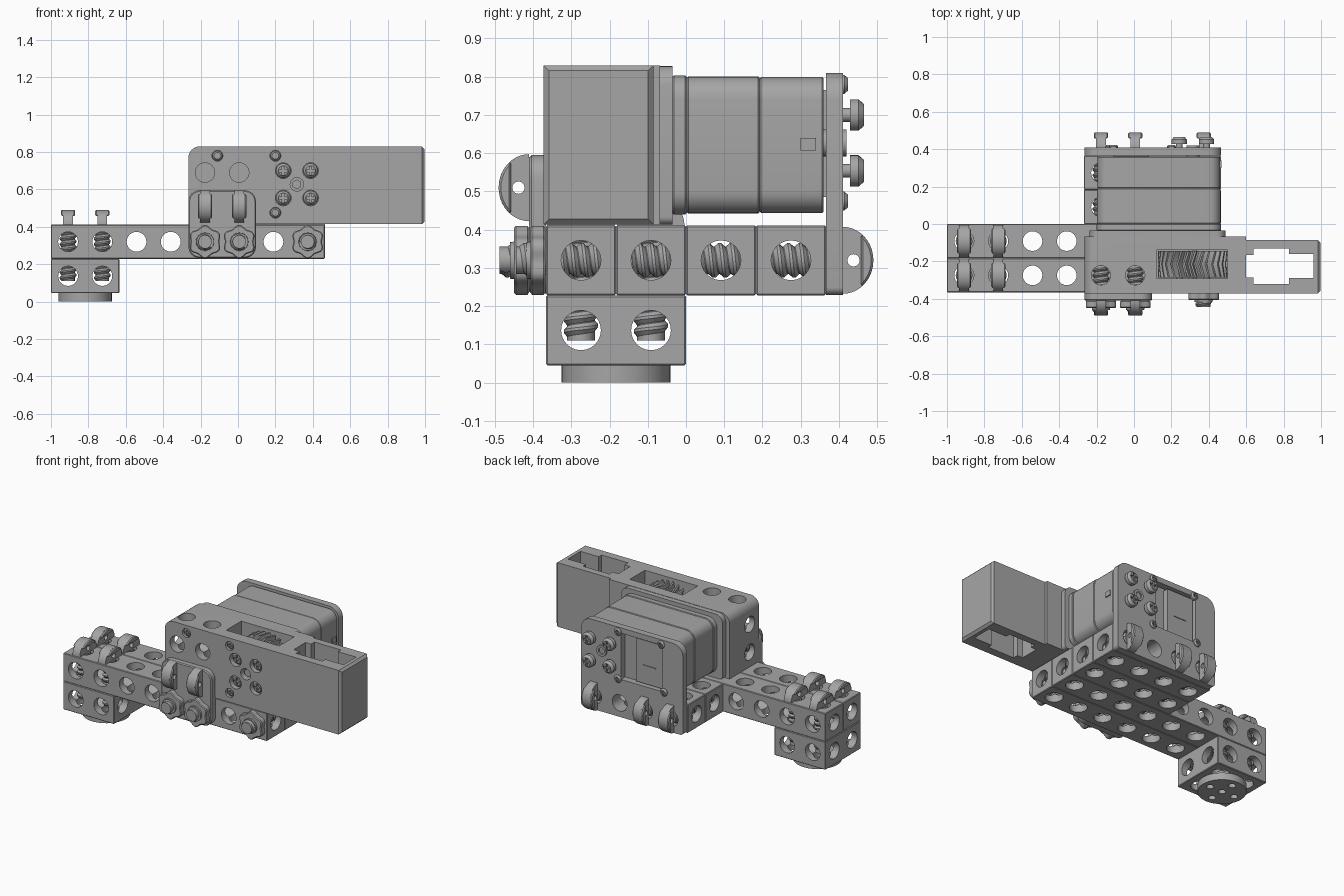
import bpy, bmesh
from math import sin, cos, pi, radians
from mathutils import Vector, Matrix

if "Cube" in bpy.data.objects:
    bpy.data.objects.remove(bpy.data.objects["Cube"])

grey = bpy.data.materials.new("plain grey")
grey.use_nodes = True
COLOR = (0.38, 0.38, 0.38, 1)
grey.diffuse_color = COLOR
grey.node_tree.nodes["Principled BSDF"].inputs["Base Color"].default_value = COLOR


# Shape builders: each returns a function that adds its shape to a bmesh
def rod(a, b, r, r2=None, n=24):
    a, b = Vector(a), Vector(b)
    d = b - a
    m = Matrix.Translation((a + b) / 2) @ d.to_track_quat('Z', 'Y').to_matrix().to_4x4()
    return lambda bm: bmesh.ops.create_cone(
        bm, cap_ends=True, segments=n, radius1=r, radius2=r if r2 is None else r2,
        depth=d.length, matrix=m)


def prism(pts, lo, hi, axis=1):
    def place(p, h):
        c = list(p)
        c.insert(axis, h)
        return c

    def build(bm):
        ends = [[bm.verts.new(place(p, h)) for p in pts] for h in (lo, hi)]
        for ring in ends:
            bm.faces.new(ring)
        for i in range(len(pts)):
            j = i - 1
            bm.faces.new((ends[0][j], ends[0][i], ends[1][i], ends[1][j]))
    return build


def box(lo, hi):
    pts = [(lo[0], lo[2]), (hi[0], lo[2]), (hi[0], hi[2]), (lo[0], hi[2])]
    return prism(pts, lo[1], hi[1])


def rounded(x0, x1, z0, z1, radii):
    """Rounded rectangle; radii run from lower left, anticlockwise."""
    pts = []
    corners = [(x0, z0, 1, 1), (x1, z0, -1, 1), (x1, z1, -1, -1), (x0, z1, 1, -1)]
    for q, ((x, z, sx, sz), r) in enumerate(zip(corners, radii)):
        if r == 0:
            pts.append((x, z))
            continue
        for k in range(7):
            t = pi + q * pi / 2 + k * pi / 12
            pts.append((x + sx * r + r * cos(t), z + sz * r + r * sin(t)))
    return pts


def thread(a, b, root=0.035, crest=0.045, pitch=0.03, n=16):
    """Helical thread around a core rod."""
    a, b = Vector(a), Vector(b)
    d = b - a
    m = Matrix.Translation(a) @ d.to_track_quat('Z', 'Y').to_matrix().to_4x4()

    def build(bm):
        rod(a, b, root + 0.001, n=n)(bm)
        prev = None
        for k in range(int((d.length / pitch - 1) * n) + 1):
            t = 2 * pi * k / n
            row = [bm.verts.new(m @ Vector((r * cos(t), r * sin(t), pitch * (k / n + s))))
                   for r, s in ((root, 0), (crest, 0.35), (crest, 0.6), (root, 1))]
            if prev:
                for j in range(3):
                    bm.faces.new((prev[j], row[j], row[j + 1], prev[j + 1]))
            prev = row
    return build


def make(name, items, cuts=(), bevel=0, edge_rule=None):
    """Object from shapes, with groups of shapes cut out of it."""
    bm = bmesh.new()
    for f in items:
        f(bm)
    bmesh.ops.recalc_face_normals(bm, faces=bm.faces)
    if bevel:
        edges = [e for e in bm.edges if not edge_rule or edge_rule(e)]
        bmesh.ops.bevel(bm, geom=edges, offset=bevel, segments=1, affect='EDGES')
    me = bpy.data.meshes.new(name)
    bm.to_mesh(me)
    bm.free()
    me.materials.append(grey)
    ob = bpy.data.objects.new(name, me)
    bpy.context.collection.objects.link(ob)
    for group in cuts:
        cutter = make("cutter", group)
        cutter.hide_render = True
        mod = ob.modifiers.new("cut", 'BOOLEAN')
        mod.operation, mod.solver, mod.object = 'DIFFERENCE', 'EXACT', cutter
        bpy.context.view_layer.update()
        ob.data = bpy.data.meshes.new_from_object(
            ob.evaluated_get(bpy.context.evaluated_depsgraph_get()))
        ob.modifiers.clear()
        bpy.data.objects.remove(cutter)
    ob.data.shade_smooth()
    ob.data.set_sharp_from_angle(angle=radians(32))
    return ob


def place(name, source, loc, out, up, scale=1):
    """Linked copy with local z along out and local y along up."""
    out, up = Vector(out), Vector(up)
    ob = bpy.data.objects.new(name, source.data)
    rot = Matrix((up.cross(out), up, out)).transposed().to_4x4()
    ob.matrix_world = Matrix.Translation(loc) @ rot @ Matrix.Scale(scale, 4)
    bpy.context.collection.objects.link(ob)


P = 0.183                                  # hole pitch
X = [-1 + P * (i + 0.5) for i in range(8)]  # hole columns
Y = [-0.366 + P * (i + 0.5) for i in range(4)]
FRONT, BACK, UP = (0, -1, 0), (0, 1, 0), (0, 0, 1)
ZB = 0.32                                  # beam centre height


# Perforated beams and the foot block
def beam(name, xs, ys, z):
    h = P / 2
    lo = (xs[0] - h, ys[0] - h, z - h)
    hi = (xs[-1] + h, ys[-1] + h, z + h)
    make(name, [box(lo, hi)], [
        [rod((x, lo[1] - h, z), (x, hi[1] + h, z), 0.053) for x in xs],
        [rod((x, y, lo[2] - h), (x, y, hi[2] + h), 0.0525) for x in xs for y in ys],
        [rod((lo[0] - h, y, z), (hi[0] + h, y, z), 0.052) for y in ys]], bevel=0.004)


for i, y in enumerate(Y):
    beam(f"beam_{i + 1}", X if i < 2 else X[4:], [y], ZB)
beam("foot_block", X[:2], Y[:2], 0.137)
fx, fy = -1 + P, -0.366 + P
spots = [(0, 0), (0.09, 0), (-0.09, 0), (0, 0.09), (0, -0.09)]
make("foot_disc", [rod((fx, fy, 0), (fx, fy, 0.046), 0.142, n=48)],
     [[rod((fx + a, fy + b, -0.1), (fx + a, fy + b, 0.04), 0.022) for a, b in spots]])

# Main housing with gear slot and cross-shaped shaft
half = [(0.6, 0.06), (0.64, 0.06), (0.64, 0.095), (0.83, 0.095), (0.83, 0.065), (0.96, 0.065)]
shaft = [(x, -0.225 - w) for x, w in half] + [(x, -0.225 + w) for x, w in reversed(half)]
cx, cz = 0.315, 0.627                      # drive axle
drive = [(cx + a, cz + b) for a in (-0.073, 0.073) for b in (-0.073, 0.073)]
small = [(-0.11, 0.78), (0.2, 0.78), (0.2, 0.475)]
ports = [(x, z) for x in X[4:6] for z in (0.51, 0.69)]
make("housing", [prism(rounded(-0.265, 0.997, 0.414, 0.83, (0, 0, 0, 0.06)), -0.372, -0.085)],
     [[prism(shaft, 0, 1, 2), box((0.12, -0.292, 0.43), (0.5, -0.138, 1))]
      + [rod((x, -0.5, z), (x, -0.09, z), 0.052) for x, z in ports]
      + [rod((x, -0.5, z), (x, -0.325, z), 0.042) for x, z in drive]
      + [rod((x, -0.5, z), (x, -0.345, z), 0.029) for x, z in small]
      + [rod((cx, -0.5, cz), (cx, -0.325, cz), 0.036)],
      [rod((x, Y[0], 0.43), (x, Y[0], 1), 0.0515) for x in X[4:6]],
      [rod((-0.5, Y[0], z), (0.06, Y[0], z), 0.051) for z in (0.51, 0.69)]],
     bevel=0.014, edge_rule=lambda e: all(v.co.x > 0.99 for v in e.verts))
make("housing_back_step", [prism(rounded(-0.265, 0.6, 0.414, 0.83, (0, 0, 0, 0.06)), -0.086, -0.068)])
make("motor_flange", [prism(rounded(-0.238, 0.49, 0.414, 0.828, (0.02, 0.02, 0.05, 0.05)), -0.07, -0.035)])

# Herringbone gear and its axle
TEETH = 30


def gear(bm):
    rings = []
    for k in range(3):
        shift = 0.12 if k == 1 else 0
        ring = []
        for i in range(TEETH * 4):
            r = 0.187 if i % 4 < 2 else 0.155
            t = 2 * pi * i / (TEETH * 4) + shift
            ring.append(bm.verts.new((cx + r * cos(t), -0.285 + 0.07 * k, cz + r * sin(t))))
        rings.append(ring)
    bm.faces.new(rings[0])
    bm.faces.new(rings[2])
    for a, b in zip(rings, rings[1:]):
        for i in range(len(a)):
            bm.faces.new((a[i - 1], a[i], b[i], b[i - 1]))


make("gear", [gear])
make("gear_axle", [rod((cx, -0.35, cz), (cx, -0.1, cz), 0.026, n=6)])

# Motor body in three shells, with connector and back plate
for i, (y0, y1, s) in enumerate([(-0.036, 0.002, 0), (0.002, 0.192, 0.002), (0.192, 0.36, 0.004)]):
    make(f"motor_shell_{i + 1}",
         [prism(rounded(-0.2 + s, 0.465 - s, 0.44 + s, 0.803 - s, [0.06] * 4), y0, y1)],
         bevel=0.004, edge_rule=lambda e: abs(e.verts[0].co.y - e.verts[1].co.y) < 1e-4)
make("motor_side_tab", [box((0.455, 0.3, 0.607), (0.468, 0.34, 0.64))])
make("connector", [box((-0.11, 0.35, 0.485), (0.08, 0.395, 0.765)),
                   box((-0.06, 0.39, 0.6), (0.03, 0.4, 0.606))])
make("back_plate", [prism(rounded(-0.265, 0.466, 0.23, 0.81, (0.02, 0.02, 0.07, 0.07)), 0.366, 0.41)],
     [[box((-0.12, 0.3, 0.475), (0.18, 0.5, 0.775))]
      + [rod((x, 0.3, ZB), (x, 0.5, ZB), 0.053) for x in X[4:]]])
make("output_ring", [rod((cx, 0.35, cz), (cx, 0.42, cz), 0.035)],
     [[rod((cx, 0.39, cz), (cx, 0.5, cz), 0.022, n=6)]])

# Front joining plate
make("front_plate", [prism(rounded(-0.265, 0.096, 0.233, 0.595, [0.06] * 4), -0.41, -0.366)],
     bevel=0.006, edge_rule=lambda e: all(v.co.y < -0.4 for v in e.verts))

# Thumb screw head: half disc web with a wider cap and a cross hole
arc = [(0.0875 * cos(pi * k / 20), 0.08 * sin(pi * k / 20)) for k in range(21)]
cap = [p for p in arc if p[1] > 0.046]
head = make("thumb_head", [prism(arc, -0.026, 0.026, 0)],
            [[rod((-1, 0, 0.028), (1, 0, 0.028), 0.016)]])
head_cap = make("thumb_cap", [prism(cap, -0.038, 0.038, 0)], bevel=0.006)


def thumb_screw(name, loc, out, up, end):
    place(name + "_head", head, loc, out, up)
    place(name + "_cap", head_cap, loc, out, up)
    make(name + "_thread", [thread(loc, end)])


for x in X[:2]:
    for y in Y[:2]:
        thumb_screw("top_screw", (x, y, 0.411), UP, BACK, (x, y, 0.11))

# Star knob nuts on the long screws
lobes = [2 * pi * k / 48 for k in range(48)]
for x in X[4:6]:
    thumb_screw("front_screw", (x, -0.41, 0.51), FRONT, UP, (x, -0.1, 0.51))
for x, base in ((X[4], -0.41), (X[5], -0.41), (X[7], -0.367)):
    thumb_screw("back_screw", (x, 0.41, ZB), BACK, UP, (x, base - 0.078, ZB))
    star = [((0.083 + 0.007 * cos(6 * t)) * sin(t) + x, (0.083 + 0.007 * cos(6 * t)) * cos(t) + ZB)
            for t in lobes]
    make("star_knob", [prism(star, base, base - 0.04)],
         bevel=0.005, edge_rule=lambda e: abs(e.verts[0].co.y - e.verts[1].co.y) < 1e-4)
    make("knob_collar", [rod((x, base, ZB), (x, base - 0.05, ZB), 0.052, 0.048)])

# Cross-head machine screws
arm, thin = 0.024, 0.006
pan = make("pan_screw", [rod((0, 0, -0.03), (0, 0, 0.02), 0.018),
                         rod((0, 0, 0.018), (0, 0, 0.04), 0.041),
                         rod((0, 0, 0.04), (0, 0, 0.055), 0.041, 0.028)],
           [[box((-arm, -thin, 0.043), (arm, thin, 0.1))],
            [box((-thin, -arm, 0.043), (thin, arm, 0.1))]])
for x, z in drive:
    place("drive_screw_back", pan, (x, 0.411, z), BACK, UP)
    place("drive_screw_front", pan, (x, -0.305, z), FRONT, UP, 0.95)
for x, z in small:
    place("small_screw_front", pan, (x, -0.332, z), FRONT, UP, 0.65)
for x, z in small + [(-0.13, 0.475)]:
    place("small_screw_back", pan, (x, 0.39, z), BACK, UP, 0.6)
for ob in (head, head_cap, pan):
    bpy.data.objects.remove(ob)
